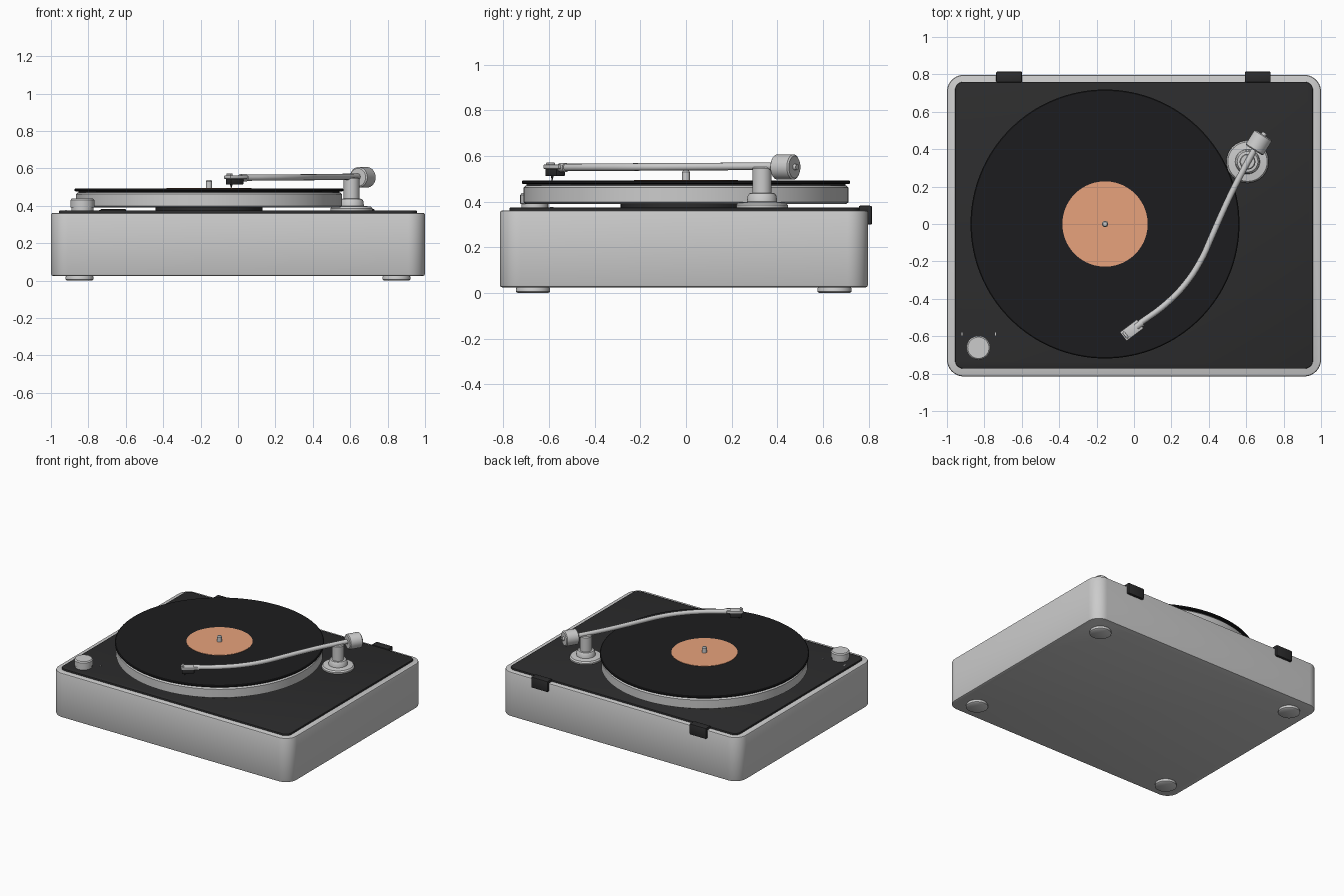
import bpy, bmesh, math
from mathutils import Vector

if "Cube" in bpy.data.objects:
    bpy.data.objects.remove(bpy.data.objects["Cube"])


def material(name, rgb):
    m = bpy.data.materials.new(name)
    m.diffuse_color = (*rgb, 1)
    m.use_nodes = True
    m.node_tree.nodes["Principled BSDF"].inputs["Base Color"].default_value = m.diffuse_color
    return m


BLACK = material("black_vinyl", (0.012, 0.012, 0.013))
DARK = material("dark_plastic", (0.025, 0.025, 0.026))
ORANGE = material("label_orange", (0.8, 0.36, 0.2))


def finish(ob, mat=None, bevel=0):
    if mat:
        ob.data.materials.append(mat)
    bpy.ops.object.select_all(action='DESELECT')
    ob.select_set(True)
    bpy.context.view_layer.objects.active = ob
    if bevel:
        b = ob.modifiers.new("bevel", 'BEVEL')
        b.width, b.segments, b.limit_method = bevel, 2, 'ANGLE'
        b.angle_limit = math.radians(40)
        bpy.ops.object.modifier_apply(modifier="bevel")
    bpy.ops.object.shade_smooth_by_angle(angle=math.radians(35))
    return ob


def from_bmesh(name, bm, mat=None, bevel=0):
    bmesh.ops.recalc_face_normals(bm, faces=bm.faces)
    me = bpy.data.meshes.new(name)
    bm.to_mesh(me)
    bm.free()
    ob = bpy.data.objects.new(name, me)
    bpy.context.collection.objects.link(ob)
    return finish(ob, mat, bevel)


def rounded_slab(name, x, y0, y1, z0, z1, r, mat=None, bevel=0.01):
    """Rounded rectangle spanning -x..x and y0..y1, extruded from z0 to z1."""
    bm = bmesh.new()
    pts = []
    corners = [(x - r, y1 - r), (r - x, y1 - r), (r - x, y0 + r), (x - r, y0 + r)]
    for q, (cx, cy) in enumerate(corners):
        for i in range(11):
            a = math.pi / 2 * (q + i / 10)
            pts.append(bm.verts.new((cx + r * math.cos(a), cy + r * math.sin(a), z0)))
    face = bm.faces.new(pts)
    out = bmesh.ops.extrude_face_region(bm, geom=[face])
    top = [g for g in out["geom"] if isinstance(g, bmesh.types.BMVert)]
    bmesh.ops.translate(bm, verts=top, vec=(0, 0, z1 - z0))
    return from_bmesh(name, bm, mat, bevel)


def lathe(name, loc, profile, mat=None, n=48, axis=(0, 0, 1)):
    """Spin (radius, height) pairs around an axis and cap both ends."""
    bm = bmesh.new()
    rings = [[bm.verts.new((r * math.cos(2 * math.pi * i / n),
                            r * math.sin(2 * math.pi * i / n), z)) for i in range(n)]
             for r, z in profile]
    for a, b in zip(rings, rings[1:]):
        for i in range(n):
            j = (i + 1) % n
            bm.faces.new((a[i], a[j], b[j], b[i]))
    bm.faces.new(rings[0])
    bm.faces.new(rings[-1])
    ob = from_bmesh(name, bm, mat)
    ob.location = loc
    ob.rotation_euler = Vector(axis).to_track_quat('Z', 'Y').to_euler()
    return ob


def box(name, loc, size, mat=None, turn=0, bevel=0.004):
    bm = bmesh.new()
    bmesh.ops.create_cube(bm, size=1)
    bmesh.ops.scale(bm, vec=size, verts=bm.verts)
    ob = from_bmesh(name, bm, mat, bevel)
    ob.location = loc
    ob.rotation_euler.z = turn
    return ob


# Plinth, top plate and feet
rounded_slab("plinth", 1.0, -0.815, 0.797, 0.025, 0.362, 0.09)
rounded_slab("top_plate", 0.957, -0.773, 0.76, 0.355, 0.375, 0.045, DARK, 0.005)
for sx in (-1, 1):
    for sy in (-1, 1):
        lathe("foot", (sx * 0.847, sy * 0.66 - 0.01, 0),
              [(0.066, 0), (0.075, 0.006), (0.075, 0.018), (0.07, 0.03)])

# Platter, record and spindle
C = (-0.155, 0, 0)
lathe("sub_platter", C, [(0.286, 0.37), (0.286, 0.395)], DARK, 96)
lathe("platter", C, [(0.7, 0.39), (0.712, 0.398), (0.712, 0.462), (0.702, 0.471)], None, 128)
lathe("slip_mat", C, [(0.698, 0.469), (0.698, 0.479)], DARK, 128)
lathe("record", C, [(0.714, 0.477), (0.719, 0.481), (0.719, 0.489), (0.714, 0.493)], BLACK, 128)
lathe("record_label", C, [(0.228, 0.49), (0.228, 0.4955)], ORANGE, 96)
lathe("spindle", C, [(0.017, 0.49), (0.017, 0.53), (0.011, 0.538)], None, 24)

# Control knob with position ticks
lathe("knob", (-0.832, -0.662, 0),
      [(0.059, 0.37), (0.059, 0.39), (0.064, 0.392), (0.064, 0.43), (0.057, 0.438)])
for x in (-0.92, -0.74):
    box("knob_tick", (x, -0.588, 0.3755), (0.006, 0.014, 0.003), None, 0, 0)

# Lid hinges
for x in (-0.668, 0.662):
    box("hinge_back", (x, 0.803, 0.341), (0.138, 0.024, 0.082), DARK, 0, 0.006)
    box("hinge_top", (x, 0.784, 0.37), (0.138, 0.054, 0.025), DARK, 0, 0.006)

# Tonearm base and column
lathe("arm_base", (0.607, 0.333, 0),
      [(0.113, 0.37), (0.113, 0.385), (0.105, 0.395), (0.066, 0.4), (0.063, 0.425),
       (0.055, 0.437), (0.042, 0.438), (0.042, 0.545), (0.037, 0.552)])

# Curved arm tube
path = [(0.64, 0.39), (0.607, 0.33), (0.543, 0.21), (0.472, 0.06), (0.416, -0.067),
        (0.36, -0.19), (0.275, -0.32), (0.168, -0.43), (0.03, -0.532)]
cu = bpy.data.curves.new("arm_tube", 'CURVE')
cu.dimensions = '3D'
cu.bevel_depth = 0.0165
cu.bevel_resolution = 4
cu.use_fill_caps = True
cu.resolution_u = 6
sp = cu.splines.new('BEZIER')
sp.bezier_points.add(len(path) - 1)
for i, (p, (x, y)) in enumerate(zip(sp.bezier_points, path)):
    p.co = (x, y, 0.556 - 0.006 * i / (len(path) - 1))
    p.handle_left_type = p.handle_right_type = 'AUTO'
tube = bpy.data.objects.new("arm_tube", cu)
bpy.context.collection.objects.link(tube)
bpy.ops.object.select_all(action='DESELECT')
tube.select_set(True)
bpy.context.view_layer.objects.active = tube
bpy.ops.object.convert(target='MESH')
finish(bpy.context.view_layer.objects.active)

# Counterweight on its rear stub
d = Vector((0.53, 0.848, 0))
w = Vector((0.667, 0.435, 0.552))
lathe("counterweight", w, [(0.048, -0.048), (0.055, -0.042), (0.055, 0.042), (0.048, 0.048)],
      None, 40, d)
lathe("arm_stub", w, [(0.014, -0.06), (0.014, 0.062)], None, 20, d)

# Headshell, cartridge and stylus
h = Vector((-0.012, -0.568, 0))
f = Vector((-0.8, -0.6, 0))
turn = math.atan2(-0.6, -0.8)
lathe("head_collar", h - f * 0.05 + Vector((0, 0, 0.55)),
      [(0.02, -0.02), (0.02, 0.02)], None, 24, f)
box("headshell", h + Vector((0, 0, 0.553)), (0.115, 0.06, 0.018), None, turn)
box("cartridge", h + f * 0.008 + Vector((0, 0, 0.529)), (0.085, 0.048, 0.033), DARK, turn)
box("finger_lift", h + f * 0.042 + Vector((0, 0, 0.565)), (0.014, 0.04, 0.014), None, turn, 0.003)
lathe("stylus", h + f * 0.03, [(0.002, 0.494), (0.007, 0.516)], DARK, 12)
